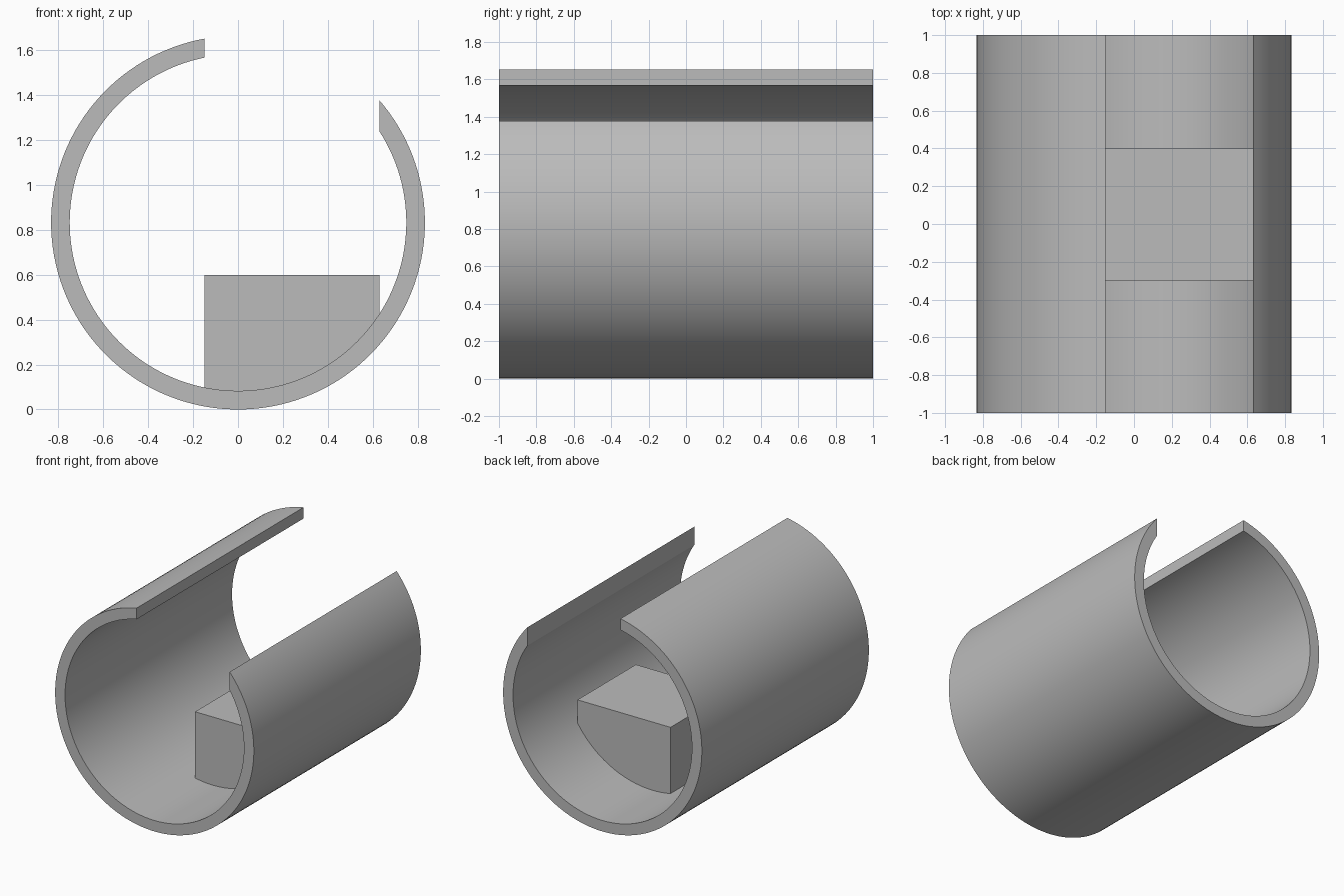
import bpy
import bmesh
from math import acos, cos, sin, radians, tau

cube = bpy.data.objects.get("Cube")
if cube:
    bpy.data.objects.remove(cube, do_unlink=True)

OUTER, INNER, AXIS_Z = 0.833, 0.75, 0.833
SLOT_LEFT, SLOT_RIGHT = -0.15, 0.63   # x limits of the slot and block
BLOCK_TOP = 0.6

grey = bpy.data.materials.new("plain grey")
grey.use_nodes = True
colour = (0.5, 0.5, 0.5, 1)
grey.diffuse_color = colour
grey.node_tree.nodes["Principled BSDF"].inputs["Base Color"].default_value = colour


def arc(radius, start, end, steps):
    """Points (x, z) along an arc around the tube axis."""
    angles = (start + (end - start) * i / steps for i in range(steps + 1))
    return [(radius * cos(a), AXIS_Z + radius * sin(a)) for a in angles]


def extrude_profile(name, profile, y_front, y_back):
    """Solid made by sweeping an (x, z) outline along y."""
    bm = bmesh.new()
    face = bm.faces.new([bm.verts.new((x, y_front, z)) for x, z in profile])
    swept = bmesh.ops.extrude_face_region(bm, geom=[face], use_keep_orig=True)
    moved = [v for v in swept["geom"] if isinstance(v, bmesh.types.BMVert)]
    bmesh.ops.translate(bm, verts=moved, vec=(0, y_back - y_front, 0))
    bmesh.ops.recalc_face_normals(bm, faces=bm.faces)
    mesh = bpy.data.meshes.new(name)
    bm.to_mesh(mesh)
    bm.free()
    mesh.materials.append(grey)
    obj = bpy.data.objects.new(name, mesh)
    bpy.context.collection.objects.link(obj)
    bpy.ops.object.select_all(action="DESELECT")
    obj.select_set(True)
    bpy.context.view_layer.objects.active = obj
    bpy.ops.object.shade_smooth_by_angle(angle=radians(30))
    return obj


# Open tube: the slot sides are vertical cuts through the wall
def wall(radius):
    return arc(radius, acos(SLOT_LEFT / radius), tau + acos(SLOT_RIGHT / radius), 120)


extrude_profile("slotted_tube", wall(OUTER) + wall(INNER)[::-1], -1, 1)

# Block seated on the tube floor, its curved underside sunk slightly into the wall
seat = INNER + 0.01
underside = arc(seat, tau - acos(SLOT_LEFT / seat), tau - acos(SLOT_RIGHT / seat), 40)
top_edge = [(SLOT_RIGHT, BLOCK_TOP), (SLOT_LEFT, BLOCK_TOP)]
extrude_profile("inner_block", underside + top_edge, -0.3, 0.4)
